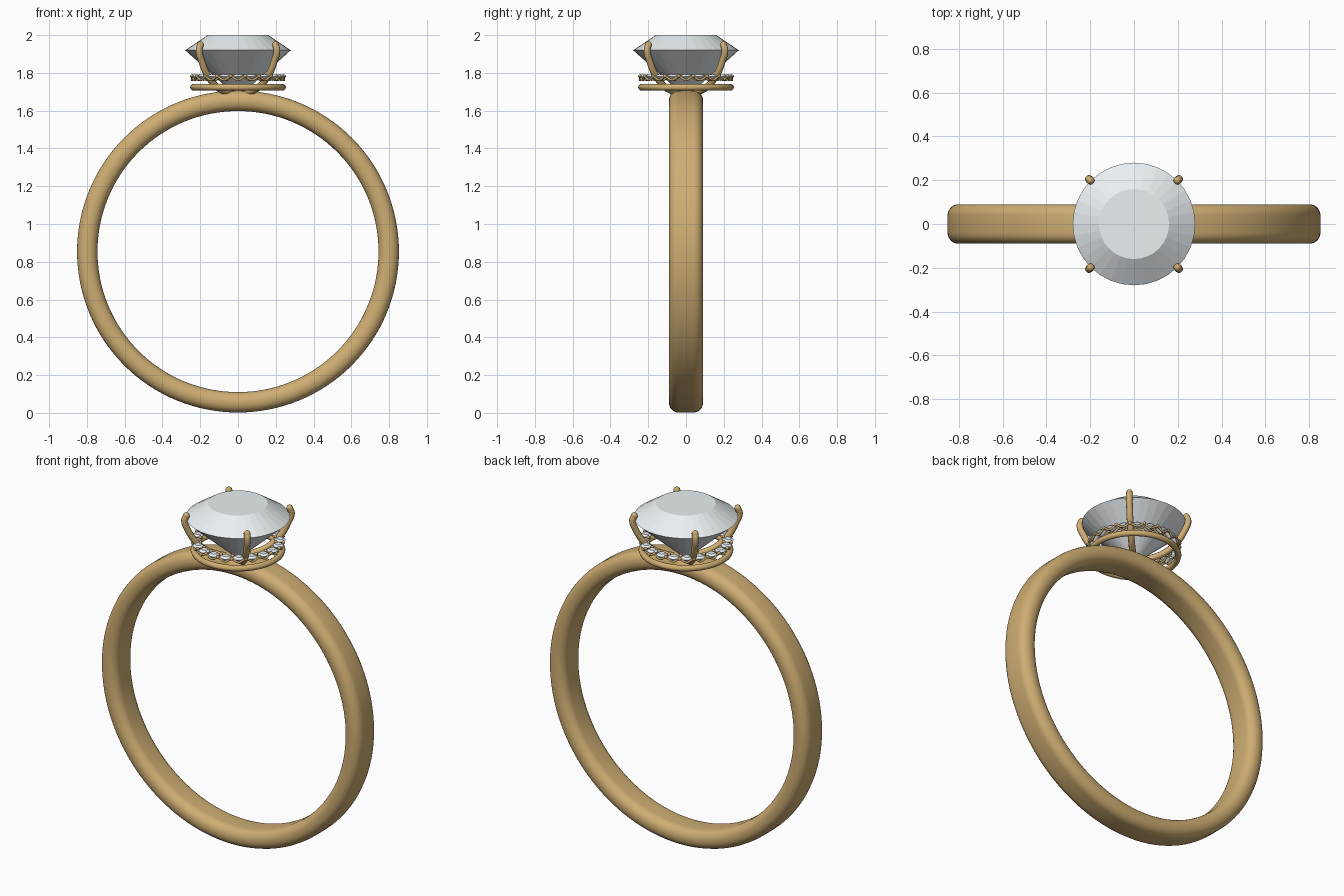
import bpy, bmesh
from math import sin, cos, pi, tau

if "Cube" in bpy.data.objects:
    bpy.data.objects.remove(bpy.data.objects["Cube"])


def material(name, rgb):
    m = bpy.data.materials.new(name)
    m.diffuse_color = (*rgb, 1)
    m.use_nodes = True
    m.node_tree.nodes["Principled BSDF"].inputs["Base Color"].default_value = m.diffuse_color
    return m


GOLD = material("gold", (0.62, 0.42, 0.17))
CLEAR = material("clear_stone", (0.82, 0.87, 0.9))


def finish(name, bm, mat, smooth=True):
    bmesh.ops.recalc_face_normals(bm, faces=bm.faces)
    me = bpy.data.meshes.new(name)
    bm.to_mesh(me)
    bm.free()
    me.materials.append(mat)
    for p in me.polygons:
        p.use_smooth = smooth
    ob = bpy.data.objects.new(name, me)
    bpy.context.collection.objects.link(ob)
    return ob


def bridge(bm, a, b):
    n = len(a)
    for i in range(n):
        bm.faces.new((a[i], a[(i + 1) % n], b[(i + 1) % n], b[i]))


def add_gem(bm, centre, r, table, crown, pavilion, n):
    """Brilliant cut: flat table, sloped crown, pointed pavilion."""
    x, y, z = centre

    def ring(rad, h):
        return [bm.verts.new((x + rad * cos(tau * i / n), y + rad * sin(tau * i / n), z + h)) for i in range(n)]
    top, girdle = ring(table, crown), ring(r, 0)
    tip = bm.verts.new((x, y, z - pavilion))
    bm.faces.new(top)
    bridge(bm, top, girdle)
    for i in range(n):
        bm.faces.new((girdle[i], girdle[(i + 1) % n], tip))


def wire(name, paths, radius, cyclic=False, spline='POLY'):
    cu = bpy.data.curves.new(name, 'CURVE')
    cu.dimensions = '3D'
    cu.bevel_depth = radius
    cu.bevel_resolution = 3
    cu.resolution_u = 6
    cu.use_fill_caps = True
    for pts in paths:
        s = cu.splines.new(spline)
        if spline == 'BEZIER':
            s.bezier_points.add(len(pts) - 1)
            for bp, p in zip(s.bezier_points, pts):
                bp.co = p
                bp.handle_left_type = bp.handle_right_type = 'AUTO'
        else:
            s.points.add(len(pts) - 1)
            for sp, p in zip(s.points, pts):
                sp.co = (*p, 1)
        for_smooth = s
        for_smooth.use_smooth = True
        s.use_cyclic_u = cyclic
    cu.materials.append(GOLD)
    ob = bpy.data.objects.new(name, cu)
    bpy.context.collection.objects.link(ob)
    return ob


def add_beads(bm, points, r):
    for p in points:
        ret = bmesh.ops.create_uvsphere(bm, u_segments=12, v_segments=8, radius=r)
        bmesh.ops.translate(bm, verts=ret["verts"], vec=p)


# Band: rounded rectangular section swept round the y axis
R, HW, HT, C = 0.798, 0.09, 0.054, 0.05
section = []
for k, (sx, sy) in enumerate([(1, 1), (-1, 1), (-1, -1), (1, -1)]):
    for j in range(7):
        a = k * pi / 2 + j * pi / 12
        section.append((sx * (HT - C) + C * cos(a), sy * (HW - C) + C * sin(a)))
bm = bmesh.new()
rings = []
for i in range(128):
    a = tau * i / 128
    rings.append([bm.verts.new(((R + u) * cos(a), v, 0.854 + (R + u) * sin(a))) for u, v in section])
for i in range(128):
    bridge(bm, rings[i], rings[(i + 1) % 128])
finish("band", bm, GOLD)

# Main stone
bm = bmesh.new()
add_gem(bm, (0, 0, 1.92), 0.28, 0.16, 0.08, 0.25, 32)
finish("main_stone", bm, CLEAR, False)

# Gallery ring under the head
wire("gallery_ring", [[(0.237 * cos(tau * i / 64), 0.237 * sin(tau * i / 64), 1.724) for i in range(64)]], 0.017, True)

# Four prongs with rounded tips
profile = [(0.05, 1.695), (0.11, 1.725), (0.163, 1.79), (0.192, 1.86), (0.206, 1.92), (0.199, 1.948)]
corners = [(1, 1), (-1, 1), (-1, -1), (1, -1)]
wire("prongs", [[(sx * d, sy * d, z) for d, z in profile] for sx, sy in corners], 0.018, False, 'BEZIER')
bm = bmesh.new()
add_beads(bm, [(sx * 0.199, sy * 0.199, 1.948) for sx, sy in corners], 0.0185)
finish("prong_tips", bm, GOLD)

# Halo of small stones, held by a scalloped wire and beads
N, HR = 20, 0.225
bm = bmesh.new()
for i in range(N):
    a = tau * i / N
    add_gem(bm, (HR * cos(a), HR * sin(a), 1.781), 0.031, 0.018, 0.01, 0.025, 12)
finish("halo_stones", bm, CLEAR, False)

M = N * 8
for name, r in (("halo_outer_wire", HR + 0.019), ("halo_inner_wire", HR - 0.019)):
    wire(name, [[(r * cos(tau * i / M), r * sin(tau * i / M), 1.771 - 0.009 * cos(tau * i / 8))
                 for i in range(M)]], 0.006, True)
bm = bmesh.new()
add_beads(bm, [(r * cos(tau * (i + 0.5) / N), r * sin(tau * (i + 0.5) / N), 1.783)
               for i in range(N) for r in (HR - 0.02, HR + 0.02)], 0.010)
finish("halo_beads", bm, GOLD)
